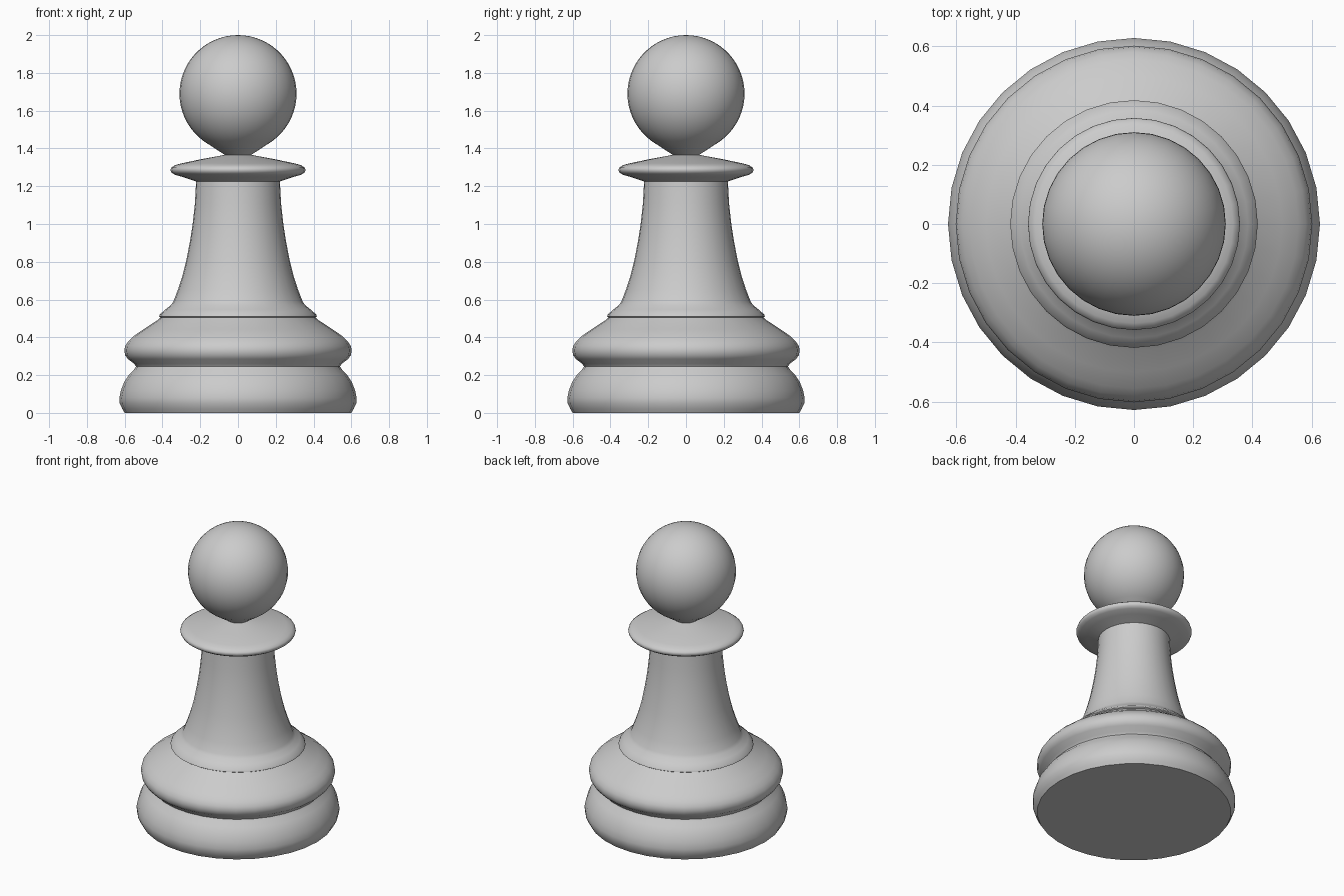
import bpy, bmesh
from math import sin, cos, pi, radians

if "Cube" in bpy.data.objects:
    bpy.data.objects.remove(bpy.data.objects["Cube"])

SIDES = 32


def lathe(name, profile, sides=SIDES):
    """Spin an (r, z) profile, listed bottom to top, around the z axis."""
    bm = bmesh.new()
    rings = []
    for r, z in profile:
        if r < 1e-5:
            rings.append([bm.verts.new((0, 0, z))])
        else:
            rings.append([bm.verts.new((r * cos(2 * pi * i / sides), r * sin(2 * pi * i / sides), z))
                          for i in range(sides)])
    for a, b in zip(rings, rings[1:]):
        for i in range(sides):
            j = (i + 1) % sides
            if len(b) == 1:
                bm.faces.new((a[i], a[j], b[0]))
            else:
                bm.faces.new((a[i], a[j], b[j], b[i]))
    # close the open ends with flat caps
    if len(rings[0]) > 1:
        bm.faces.new(rings[0][::-1])
    if len(rings[-1]) > 1:
        bm.faces.new(rings[-1])
    mesh = bpy.data.meshes.new(name)
    bm.to_mesh(mesh)
    bm.free()
    obj = bpy.data.objects.new(name, mesh)
    bpy.context.collection.objects.link(obj)
    bpy.ops.object.select_all(action='DESELECT')
    bpy.context.view_layer.objects.active = obj
    obj.select_set(True)
    bpy.ops.object.shade_smooth_by_angle(angle=radians(50))
    return obj


# body: foot, groove, upper ring, lip, flared stem, collar, neck and ball head in one turning
foot = [(0.60, 0.0), (0.612, 0.02), (0.626, 0.05), (0.628, 0.08), (0.62, 0.12),
        (0.602, 0.165), (0.575, 0.205), (0.55, 0.23), (0.54, 0.245)]
ring = [(0.55, 0.26), (0.583, 0.285), (0.597, 0.305), (0.602, 0.33), (0.597, 0.355),
        (0.58, 0.38), (0.555, 0.405), (0.50, 0.443), (0.428, 0.49), (0.41, 0.505)]
lip = [(0.418, 0.51), (0.414, 0.521), (0.385, 0.547), (0.355, 0.571)]
stem = [(0.342, 0.59), (0.317, 0.655), (0.293, 0.73), (0.273, 0.81), (0.254, 0.91),
        (0.24, 1.0), (0.228, 1.11), (0.222, 1.225)]
collar = [(0.29, 1.248), (0.335, 1.261), (0.352, 1.272), (0.358, 1.286), (0.354, 1.298),
          (0.335, 1.311), (0.30, 1.321), (0.20, 1.342), (0.07, 1.366)]
head = [(0.31 * sin(a), 1.69 - 0.31 * cos(a))
        for a in [radians(36 + 6 * k) for k in range(25)]]

lathe("pawn_body", foot + ring + lip + stem + collar + head)
